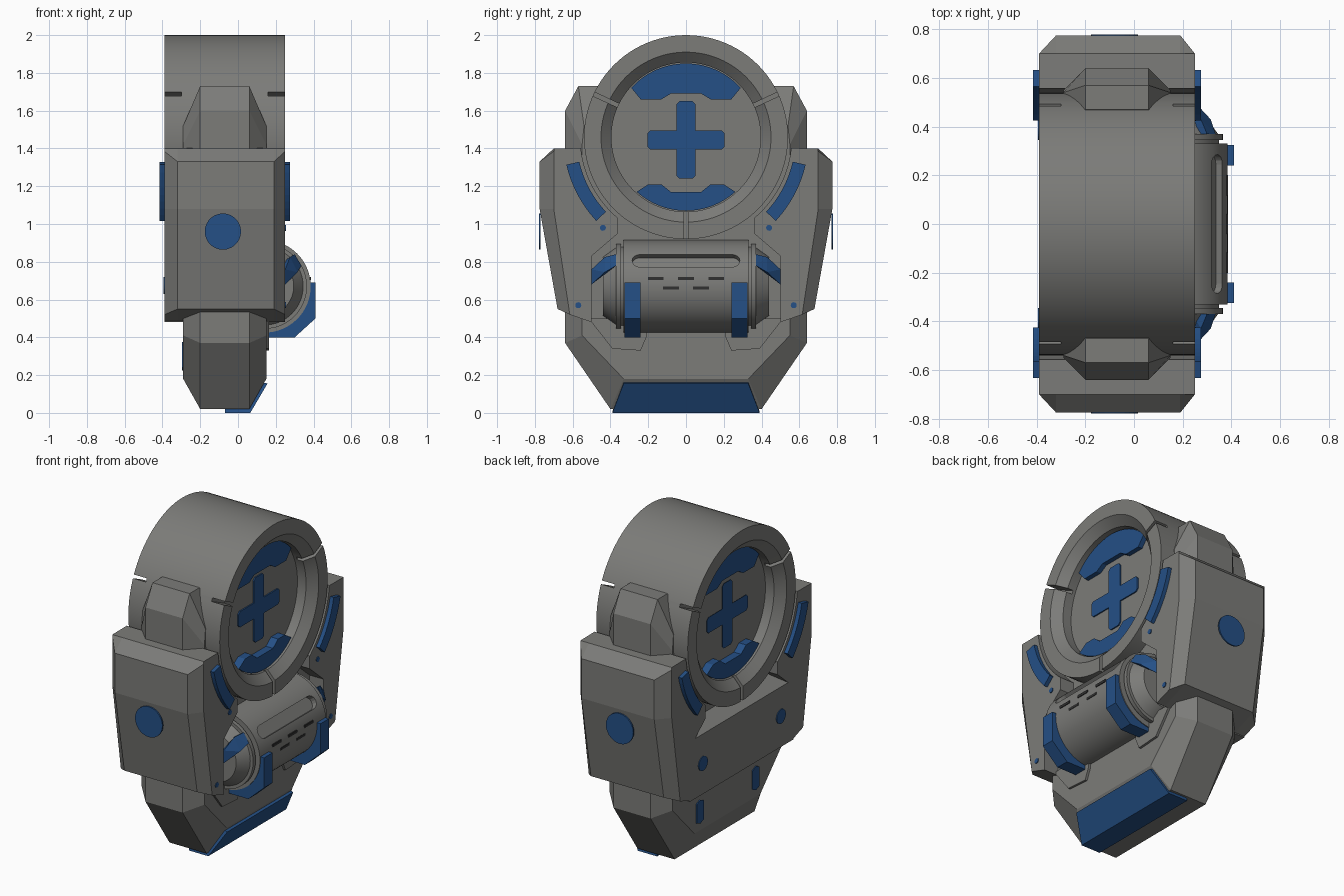
import bpy, bmesh, math
from mathutils import Matrix, Vector

if "Cube" in bpy.data.objects:
    bpy.data.objects.remove(bpy.data.objects["Cube"])


def material(name, rgb):
    m = bpy.data.materials.new(name)
    m.diffuse_color = (*rgb, 1)
    m.use_nodes = True
    m.node_tree.nodes["Principled BSDF"].inputs["Base Color"].default_value = m.diffuse_color
    return m


GREY = material("warm grey", (0.20, 0.20, 0.19))
BLUE = material("deep blue", (0.018, 0.08, 0.24))
DARK = material("dark vent", (0.03, 0.03, 0.03))
CZ = 1.46  # height of the drum centre


def finish(name, bm, mat, smooth=False):
    bmesh.ops.recalc_face_normals(bm, faces=bm.faces)
    me = bpy.data.meshes.new(name)
    bm.to_mesh(me)
    bm.free()
    me.materials.append(mat)
    ob = bpy.data.objects.new(name, me)
    bpy.context.collection.objects.link(ob)
    if smooth:
        smooth_it(ob)
    return ob


def smooth_it(ob):
    bpy.ops.object.select_all(action='DESELECT')
    ob.select_set(True)
    bpy.context.view_layer.objects.active = ob
    bpy.ops.object.shade_smooth_by_angle(angle=math.radians(30))


def loft(name, layers, mat, axis='X'):
    """Join equal-length outlines; layers are (position on axis, [(a, b)...])."""
    bm = bmesh.new()
    rows = []
    for p, pts in layers:
        rows.append([bm.verts.new((p, a, b) if axis == 'X' else (a, p, b)) for a, b in pts])
    n = len(rows[0])
    for r0, r1 in zip(rows, rows[1:]):
        for i in range(n):
            j = (i + 1) % n
            bm.faces.new((r0[i], r0[j], r1[j], r1[i]))
    bm.faces.new(rows[0])
    bm.faces.new(rows[-1])
    return finish(name, bm, mat)


def prism(name, pts, lo, hi, mat, axis='X'):
    return loft(name, [(lo, pts), (hi, pts)], mat, axis)


def hull(name, pts, mat):
    bm = bmesh.new()
    for p in pts:
        bm.verts.new(p)
    bmesh.ops.convex_hull(bm, input=bm.verts)
    return finish(name, bm, mat)


def lathe(name, profile, axis, centre, mat, seg=72):
    """Spin (radius, distance along axis) pairs round the X or Y axis."""
    bm = bmesh.new()
    vs = [bm.verts.new((h, 0, r) if axis == 'X' else (0, h, r)) for r, h in profile]
    edges = [bm.edges.new(e) for e in zip(vs, vs[1:])]
    spin_axis = (1, 0, 0) if axis == 'X' else (0, 1, 0)
    bmesh.ops.spin(bm, geom=vs + edges, cent=(0, 0, 0), axis=spin_axis,
                   angle=2 * math.pi, steps=seg, use_duplicate=False)
    bmesh.ops.remove_doubles(bm, verts=bm.verts, dist=1e-4)
    bmesh.ops.translate(bm, verts=bm.verts, vec=centre)
    return finish(name, bm, mat, True)


def cut(ob, cutters):
    for c in cutters:
        m = ob.modifiers.new("cut", 'BOOLEAN')
        m.operation, m.solver, m.object = 'DIFFERENCE', 'EXACT', c
        bpy.context.view_layer.objects.active = ob
        bpy.ops.object.modifier_apply(modifier=m.name)
        bpy.data.objects.remove(c)
    smooth_it(ob)


def arc(r, a0, a1, n):
    return [(r * math.cos(math.radians(a0 + (a1 - a0) * i / n)),
             CZ + r * math.sin(math.radians(a0 + (a1 - a0) * i / n))) for i in range(n + 1)]


def mir(pts, s):
    return [(a * s, b) for a, b in pts]


def ring(a, b, r, n=28):
    return [(a + r * math.cos(2 * math.pi * i / n), b + r * math.sin(2 * math.pi * i / n)) for i in range(n)]


# Drum with a recessed face on both sides
half = [(0, .14), (.395, .14), (.395, .20), (.45, .25), (.54, .25)]
back = [(r, -.14 - h) for r, h in reversed(half)]
drum = lathe("drum", half + back, 'X', (0, 0, CZ), GREY, 96)
notches = []
for ang in (25, 155, 270):
    for x in (.25, -.39):
        c = prism("notch_cutter", [(.38, -.011), (.6, -.011), (.6, .011), (.38, .011)], x - .09, x + .09, GREY)
        c.data.transform(Matrix.Translation((0, 0, CZ)) @ Matrix.Rotation(math.radians(ang), 4, 'X'))
        notches.append(c)
cut(drum, notches)

# Blue face markings, front and back
w, l, c = .05, .205, .015
quarter = [(l, w - c), (l - c, w), (w, w), (w, l - c), (w - c, l)]
cross = []
for k in range(4):
    for a, b in quarter:
        for _ in range(k):
            a, b = -b, a
        cross.append((a, CZ - .015 + b))
step = [(-.24, 1.66), (-.13, 1.66), (-.08, 1.69), (.08, 1.69), (.13, 1.66), (.24, 1.66)]
upper = arc(.39, 42, 138, 16) + step
lower = arc(.39, 228, 312, 16) + [(.20, 1.21), (.13, 1.21), (.08, 1.17), (-.08, 1.17), (-.13, 1.21), (-.20, 1.21)]
for side, x, d in (("right", .14, 1), ("left", -.28, -1)):
    prism("cross_" + side, cross, x - .01, x + .008 * d, BLUE)
    prism("upper_arc_" + side, upper, x - .02 * d, x + .03 * d, BLUE)
    prism("lower_arc_" + side, lower, x - .02 * d, x + .05 * d, BLUE)

# Chamfered frame: shoulders and base in one U shape
full = [(.47, 1.73), (.57, 1.73), (.64, 1.60), (.64, .37), (.40, .02)]
inset = [(.46, 1.52), (.54, 1.52), (.55, 1.42), (.55, .41), (.33, .18)]


def frame_outline(p, r_ang):
    return p + [(-a, b) for a, b in reversed(p)] + arc(.47, 180 - r_ang, 360 + r_ang, 32)


fo, fi = frame_outline(full, 25), frame_outline(inset, 5)
loft("frame", [(-.29, fi), (-.20, fo), (.06, fo), (.15, fi)], GREY)

# Blue foot plate
hull("foot_plate", [p for s in (1, -1) for p in (
    (-.07, .39 * s, 0), (.065, .39 * s, 0), (.156, .33 * s, .155),
    (.14, .33 * s, .16), (-.07, .385 * s, .03))], BLUE)

# Back plate between the side armours
loft("back_plate", [(-.39, [(-.52, .48), (.52, .48), (.52, .86), (-.52, .86)]),
                    (-.25, [(-.52, .48), (.52, .48), (.52, .93), (-.52, .93)])], GREY)

inner = [(.5, .48), (.5, .83), (.36, .95)] + arc(.56, -50, -6, 12)
arm_full = [(.70, 1.40), (.775, 1.33), (.775, 1.08), (.68, .55)] + inner
arm_edge = [(.70, 1.40), (.70, 1.385), (.70, 1.08), (.615, .52)] + inner
clip = arc(.58, -13, -43, 8) + arc(.65, -43, -13, 8)
for side, s in (("rear", 1), ("front", -1)):
    # Side armour with chamfered outer face and blue disc
    e, f = mir(arm_edge, s), mir(arm_full, s)
    loft("side_armour_" + side, [(-.39, e), (-.32, f), (.19, f), (.25, e)], GREY)
    prism("armour_disc_" + side, ring(-.08, .96, .096), .77 * s, .779 * s, BLUE, 'Y')
    # Curved blue clips on both faces
    prism("clip_right_" + side, mir(clip, s), .18, .275, BLUE)
    prism("clip_left_" + side, mir(clip, s), -.415, -.32, BLUE)
    # Small blue studs
    for a, b in ((.44, .98), (.57, .57)):
        prism("stud_" + side, ring(a * s, b, .016, 12), .24, .254, BLUE)
    prism("back_disc_" + side, ring(.39 * s, .675, .045), -.395, -.38, BLUE)
    prism("back_slot_" + side, [(.28 * s + a, .30 + b) for a, b in
          ((-.035, -.06), (0, -.075), (.035, -.06), (.035, .06), (0, .075), (-.035, .06))], -.296, -.28, BLUE)
    # Grey tab below the canister
    prism("base_tab_" + side, mir([(.5, .48), (.39, .34), (.24, .33), (.21, .40), (.21, .50), (.5, .50)], s), .13, .165, GREY)
    # Blue bracket holding the canister
    prism("canister_bracket_" + side, [(.36, .69), (.41, .69), (.41, .50), (.30, .40), (.13, .40), (.13, .50), (.30, .52)],
          .24 * s, .325 * s, BLUE, 'Y')
    # Blue strap from canister cap to armour
    hull("strap_" + side, [(x, y * s, z) for x, y, z in (
        (.335, .37, .78), (.30, .84 - .47, .84), (.24, .37, .80), (.315, .43, .745), (.275, .43, .825),
        (.25, .50, .68), (.25, .50, .76), (.20, .50, .71))], BLUE)

# Canister lying along y, with a long groove and small vents
cap = [(0, -.44), (.155, -.44), (.205, -.37), (.225, -.37), (.225, -.345), (.21, -.345), (.21, -.33), (.245, -.33)]
canister = lathe("canister", cap + [(r, -h) for r, h in reversed(cap)], 'Y', (.14, 0, .67), GREY, 64)
pill = [(s * (.245 + .04 * math.cos(t)), s * .04 * math.sin(t)) for s in (1, -1)
        for t in [math.pi * (i / 8 - .5) for i in range(9)]]
groove = prism("groove_cutter", pill, .21, .30, GREY)
groove.data.transform(Matrix.Translation((.14, 0, .67)) @ Matrix.Rotation(math.radians(-34), 4, 'Y'))
cut(canister, [groove])
for y, z in ((-.16, .712), (0, .712), (.16, .712), (-.08, .662), (.08, .662)):
    prism("vent", [(y - .042, z - .008), (y + .042, z - .008), (y + .042, z + .008), (y - .042, z + .008)], .378, .387, DARK)
